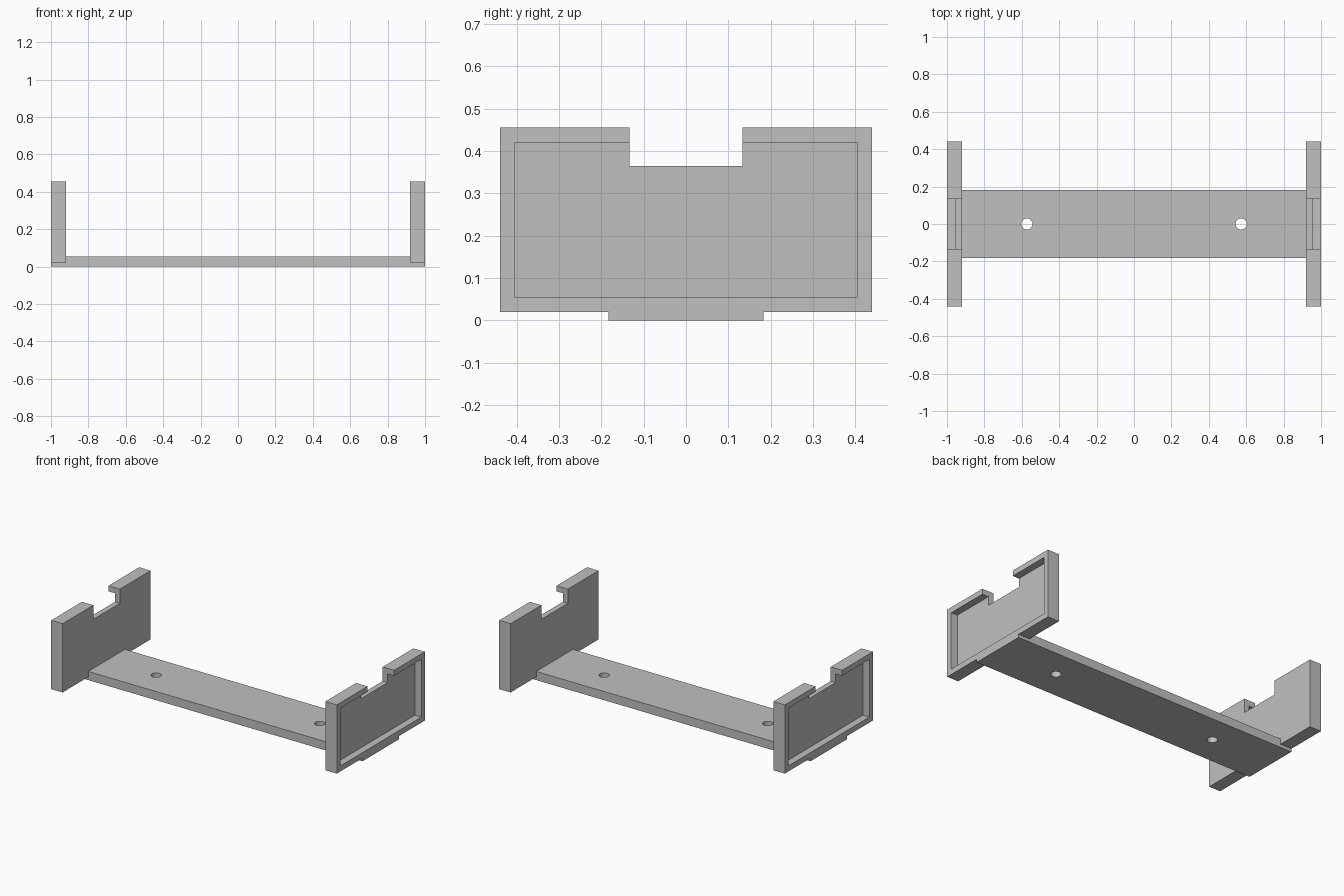
import bpy
from mathutils import Vector

old = bpy.data.objects.get("Cube")
if old:
    bpy.data.objects.remove(old, do_unlink=True)

grey = bpy.data.materials.new("plain grey")
grey.use_nodes = True
colour = (0.53, 0.53, 0.53, 1)
grey.diffuse_color = colour
grey.node_tree.nodes["Principled BSDF"].inputs["Base Color"].default_value = colour


def box(name, low, high):
    """Box between two opposite corners."""
    low, high = Vector(low), Vector(high)
    bpy.ops.mesh.primitive_cube_add(size=1)
    ob = bpy.context.object
    ob.name = name
    for v in ob.data.vertices:
        v.co = (low + high) / 2 + v.co * (high - low)
    ob.data.materials.append(grey)
    return ob


def combine(target, tool, operation):
    """Apply a boolean and discard the helper object."""
    tool.hide_render = True
    mod = target.modifiers.new("cut", "BOOLEAN")
    mod.operation = operation
    mod.solver = "EXACT"
    mod.object = tool
    bpy.context.view_layer.objects.active = target
    bpy.ops.object.modifier_apply(modifier=mod.name)
    bpy.data.objects.remove(tool, do_unlink=True)


HALF_WIDTH, RIM = 0.44, 0.035
PLATE_BOTTOM, PLATE_TOP = 0.02, 0.455
BASE_TOP = 0.055
PLATE_INNER, WEB_OUTER = 0.92, 0.955

# Long flat base
bracket = box("bracket_base_with_end_plates", (-1, -0.183, 0), (1, 0.183, BASE_TOP))

for side in (-1, 1):
    # Upright end plate
    plate = box("end_plate", (min(side, side * PLATE_INNER), -HALF_WIDTH, PLATE_BOTTOM),
                (max(side, side * PLATE_INNER), HALF_WIDTH, PLATE_TOP))
    # Shallow recess in the outer face, leaving a rim
    inner = HALF_WIDTH - RIM
    ends = sorted((side * WEB_OUTER, side * 1.1))
    recess = box("recess_cutter", (ends[0], -inner, BASE_TOP), (ends[1], inner, PLATE_TOP - RIM))
    combine(plate, recess, "DIFFERENCE")
    # Notch in the top edge
    ends = sorted((side * 0.8, side * 1.1))
    notch = box("notch_cutter", (ends[0], -0.133, 0.365), (ends[1], 0.133, 0.6))
    combine(plate, notch, "DIFFERENCE")
    combine(bracket, plate, "UNION")

# Screw holes through the base
for side in (-1, 1):
    bpy.ops.mesh.primitive_cylinder_add(vertices=32, radius=0.03, depth=0.3,
                                        location=(side * 0.573, 0, 0))
    hole = bpy.context.object
    hole.data.materials.append(grey)
    combine(bracket, hole, "DIFFERENCE")

# Crisp edges with smooth hole walls
bpy.ops.object.select_all(action="DESELECT")
bracket.select_set(True)
bpy.context.view_layer.objects.active = bracket
bpy.ops.object.shade_smooth_by_angle()
